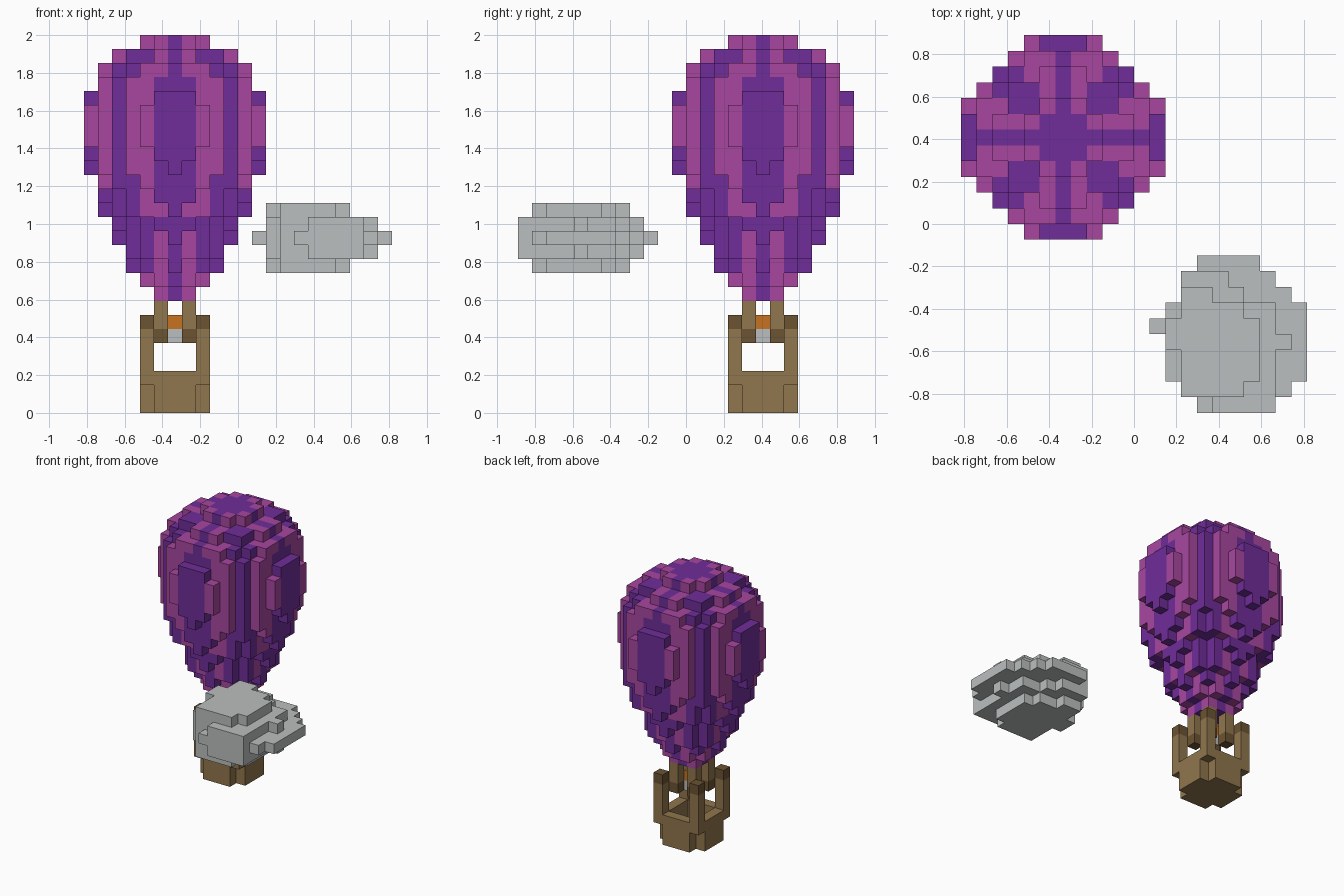
import bpy, bmesh, math
from mathutils import Vector

if "Cube" in bpy.data.objects:
    bpy.data.objects.remove(bpy.data.objects["Cube"], do_unlink=True)

V = 2 / 27          # block size
CX, CY = -5, 5      # block column under the balloon's axis


def material(name, rgb):
    m = bpy.data.materials.new(name)
    m.use_nodes = True
    m.diffuse_color = (*rgb, 1)
    m.node_tree.nodes["Principled BSDF"].inputs["Base Color"].default_value = (*rgb, 1)
    return m


purple = material("purple", (0.16, 0.026, 0.32))
pink = material("pink", (0.39, 0.062, 0.35))
brown = material("brown", (0.28, 0.18, 0.075))
dark_brown = material("dark brown", (0.147, 0.087, 0.032))
orange = material("orange", (0.57, 0.17, 0.014))
grey = material("light grey", (0.5, 0.52, 0.52))


def build_blocks(name, cells):
    """Skin a dictionary of {(x, y, z): material} blocks, outer faces only."""
    mesh = bpy.data.meshes.new(name)
    mats = list(dict.fromkeys(cells.values()))
    for m in mats:
        mesh.materials.append(m)
    bm = bmesh.new()
    for cell, mat in cells.items():
        centre = Vector(cell) + Vector((0.5, 0.5, 0.5))
        for axis in range(3):
            for sign in (-1, 1):
                n = Vector((0, 0, 0))
                n[axis] = sign
                if tuple(int(c + d) for c, d in zip(cell, n)) in cells:
                    continue
                u = Vector((0, 0, 0))
                u[(axis + 1) % 3] = 0.5
                w = n.cross(u)
                mid = centre + n * 0.5
                corners = (mid - u - w, mid + u - w, mid + u + w, mid - u + w)
                face = bm.faces.new([bm.verts.new(c * V) for c in corners])
                face.material_index = mats.index(mat)
    bmesh.ops.remove_doubles(bm, verts=bm.verts, dist=0.001)
    bm.to_mesh(mesh)
    bm.free()
    obj = bpy.data.objects.new(name, mesh)
    bpy.context.collection.objects.link(obj)
    return obj


def stripe(dx, dy, k):
    """Eight purple gores alternating with eight pink ones."""
    a, b = sorted((abs(dx), abs(dy)))
    if k == 8 and a == 1:
        return pink
    angle = math.degrees(math.atan2(a, b))
    edge = 11.25 if k > 23 else 11.5 if k > 13 else 14.5
    return purple if angle < edge or angle > 33.6 else pink


# Balloon: one disc per layer, given as squared radius from the bottom up
discs = [2, 5, 9, 13, 16, 17, 25, 26, 32, 36, 37, 40, 40, 40, 37, 34, 29, 18, 5]
span = range(-6, 7)
build_blocks("balloon", {
    (CX + dx, CY + dy, k): stripe(dx, dy, k)
    for k, r2 in enumerate(discs, 8)
    for dx in span for dy in span if dx * dx + dy * dy <= r2})

# Basket: hollow tub with cut corners below the rim, and four corner posts
basket = {}
for k in range(3):
    for dx in range(-2, 3):
        for dy in range(-2, 3):
            corner = abs(dx) == abs(dy) == 2
            wall = max(abs(dx), abs(dy)) == 2
            if (k == 0 or wall) and not (corner and k < 2):
                basket[CX + dx, CY + dy, k] = brown
ropes = {}
for sx in (-1, 1):
    for sy in (-1, 1):
        for k in range(3, 7):
            basket[CX + 2 * sx, CY + 2 * sy, k] = dark_brown if k == 6 else brown
        for k in range(5, 8):
            ropes[CX + sx, CY + sy, k] = dark_brown if k == 5 else brown
build_blocks("basket", basket)
build_blocks("hanging_posts", ropes)

# Burner with its flame
build_blocks("burner", {(CX, CY, 5): grey, (CX, CY, 6): orange})

# Cloud: rows of (first, last) block, from back to front, mirrored about its middle layer
middle = [(4, 7), (3, 8), (3, 9), (2, 10), (1, 10), (2, 10), (2, 10), (2, 10), (3, 9), (4, 8)]
inner = [(3, 5), (3, 6), (2, 8), (2, 8), (2, 9), (2, 8), (2, 8), (3, 8), (5, 8)]
outer = [(3, 4), (3, 6), (2, 7), (2, 7), (3, 7), (3, 7), (3, 6)]
cloud = {}
for step, rows in enumerate((middle, inner, outer)):
    for row, (first, last) in enumerate(rows):
        for x in range(first, last + 1):
            for k in (12 - step, 12 + step):
                cloud[x, -3 - step - row, k] = grey
build_blocks("cloud", cloud)
